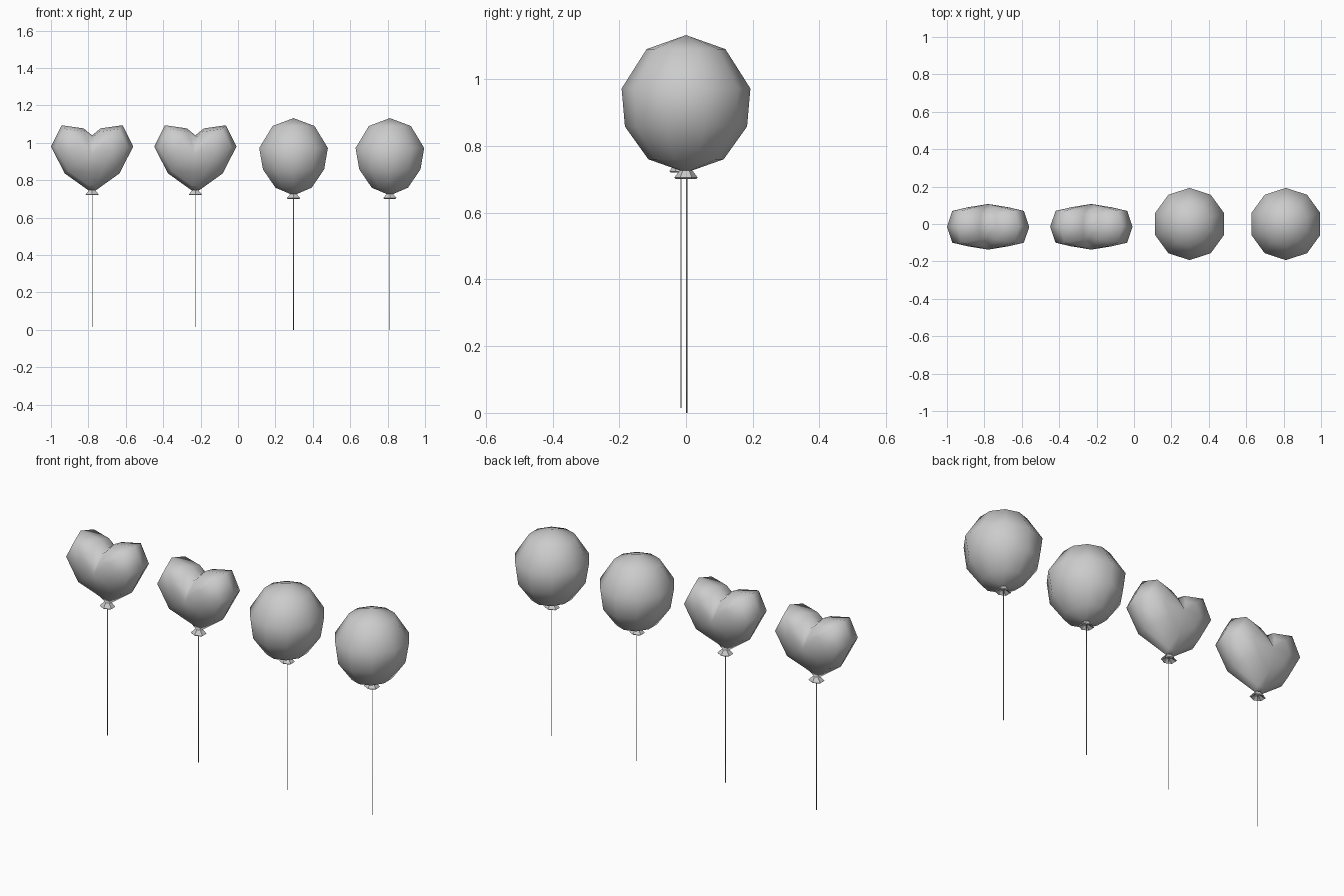
import bpy, bmesh, math

cube = bpy.data.objects.get("Cube")
if cube:
    bpy.data.objects.remove(cube, do_unlink=True)

grey = bpy.data.materials.new("balloon grey")
grey.use_nodes = True
grey.diffuse_color = (0.6, 0.6, 0.6, 1)
grey.node_tree.nodes["Principled BSDF"].inputs["Base Color"].default_value = (0.6, 0.6, 0.6, 1)


def loft(name, rings, location, start=None, end=None, smooth=True):
    """Skin a stack of equal rings, closing each end with a point if given."""
    bm = bmesh.new()
    loops = [[bm.verts.new(p) for p in ring] for ring in rings]
    n = len(loops[0])
    for a, b in zip(loops, loops[1:]):
        for i in range(n):
            j = (i + 1) % n
            bm.faces.new((a[i], a[j], b[j], b[i]))
    for tip, loop in ((start, loops[0]), (end, loops[-1])):
        if tip:
            v = bm.verts.new(tip)
            for i in range(n):
                bm.faces.new((v, loop[i], loop[(i + 1) % n]))
    bmesh.ops.recalc_face_normals(bm, faces=bm.faces)
    for f in bm.faces:
        f.smooth = smooth
    mesh = bpy.data.meshes.new(name)
    bm.to_mesh(mesh)
    bm.free()
    mesh.materials.append(grey)
    ob = bpy.data.objects.new(name, mesh)
    ob.location = location
    bpy.context.collection.objects.link(ob)
    return ob


def ring(rx, ry, z, sides):
    angles = [math.pi / 2 + math.tau * i / sides for i in range(sides)]
    return [(rx * math.cos(a), ry * math.sin(a), z) for a in angles]


# Round balloon body: y radius, height, x narrowing
ROUND = [(0.118, 1.09, 1), (0.193, 0.972, 1), (0.183, 0.858, 0.94),
         (0.113, 0.76, 0.9), (0.02, 0.727, 1)]


def round_body(name, x):
    rings = [ring(r * k, r, z, 10) for r, z, k in ROUND]
    loft(name, rings, (x, 0, 0), (0, 0, 1.132), (0, 0, 0.725))


# Heart outline, right half from notch to neck: x, z, puffiness
HEART = [(0, 1.04, 0.6), (0.045, 1.077, 0.8), (0.163, 1.094, 1),
         (0.22, 0.981, 1), (0.147, 0.837, 0.85), (0.02, 0.746, 0.25)]
MID_Z = 0.94


def heart_body(name, x, y):
    outline = HEART + [(-px, pz, w) for px, pz, w in reversed(HEART[1:])]

    def contour(size, depth, even):
        return [(px * size, depth * (w + (1 - w) * even), MID_Z + (pz - MID_Z) * size)
                for px, pz, w in outline]

    shells = [(0.5, 0.104, 0.7), (0.87, 0.085, 0)]
    front = [contour(s, -d, e) for s, d, e in shells]
    back = [contour(s, d, e) for s, d, e in reversed(shells)]
    loft(name, front + [contour(1, 0, 0)] + back, (x, y, 0),
         (0, -0.122, MID_Z), (0, 0.122, MID_Z))


# Flared neck, hollow underneath
def knot(name, x, y, z):
    rings = [ring(0.017, 0.017, z + 0.028, 6), ring(0.041, 0.035, z + 0.004, 6),
             ring(0.036, 0.031, z, 6), ring(0.014, 0.013, z + 0.014, 6)]
    loft(name, rings, (x, y, 0), (0, 0, z + 0.03), (0, 0, z + 0.016), smooth=False)


def string(name, x, y, low, high):
    rings = [ring(0.0022, 0.0022, z, 6) for z in (low, high)]
    loft(name, rings, (x, y, 0), (0, 0, low), (0, 0, high))


for side, x in (("right", -0.78), ("left", -0.228)):
    heart_body(f"heart_balloon_{side}", x, -0.015)
    knot(f"heart_knot_{side}", x, -0.015, 0.72)
    string(f"heart_string_{side}", x, -0.015, 0.015, 0.737)

for side, x in (("right", 0.297), ("left", 0.812)):
    round_body(f"round_balloon_{side}", x)
    knot(f"round_knot_{side}", x, 0, 0.701)
    string(f"round_string_{side}", x, 0.002, 0, 0.718)
